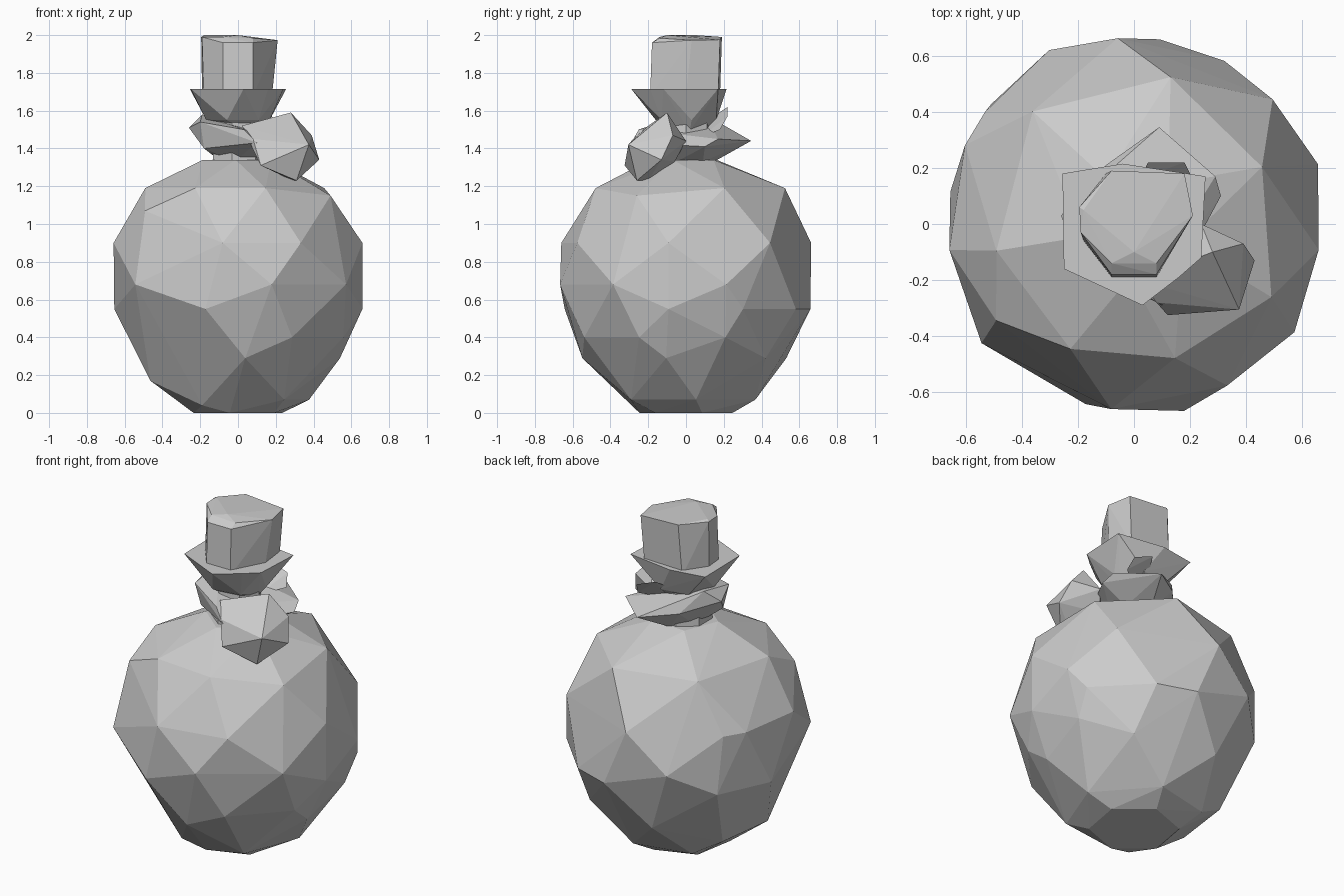
import bpy, bmesh
from math import cos, sin, radians

if "Cube" in bpy.data.objects:
    bpy.data.objects.remove(bpy.data.objects["Cube"], do_unlink=True)

GREY = (0.6, 0.6, 0.6, 1)
grey = bpy.data.materials.new("plain grey")
grey.use_nodes = True
grey.diffuse_color = GREY
for node in grey.node_tree.nodes:
    if node.type == 'BSDF_PRINCIPLED':
        node.inputs["Base Color"].default_value = GREY


def ring(z, radius, angles, center=(0, 0)):
    """Corner points on a horizontal circle, at the given angles in degrees."""
    return [(center[0] + radius * cos(radians(a)),
             center[1] + radius * sin(radians(a)), z) for a in angles]


def even(count, start=0):
    """Evenly spaced angles."""
    return [start + i * 360 / count for i in range(count)]


def level(z, outline):
    """Lift a flat outline to a height."""
    return [(x, y, z) for x, y in outline]


def faceted(name, points):
    """Flat-shaded chiselled solid wrapped around a set of corner points."""
    bm = bmesh.new()
    for p in points:
        bm.verts.new(p)
    result = bmesh.ops.convex_hull(bm, input=bm.verts[:])
    unused = {g for key in ("geom_interior", "geom_unused") for g in result[key]
              if isinstance(g, bmesh.types.BMVert) and g.is_valid}
    bmesh.ops.delete(bm, geom=list(unused), context='VERTS')
    bmesh.ops.recalc_face_normals(bm, faces=bm.faces[:])
    mesh = bpy.data.meshes.new(name)
    bm.to_mesh(mesh)
    bm.free()
    mesh.materials.append(grey)
    obj = bpy.data.objects.new(name, mesh)
    bpy.context.scene.collection.objects.link(obj)
    return obj


# round body: irregular rings of corners from the base up to the neck
body = ring(0, 0.25, even(6, 20))
body += ring(0.07, 0.38, [8, 75, 130, 310])
body += ring(0.04, 0.33, [235])
body += ring(0.17, 0.48, [150, 195])
body += ring(0.29, 0.55, [50, 105, 274, 349])
body += ring(0.4, 0.61, [20, 298, 336])
body += ring(0.55, 0.665, [27, 61, 82, 140, 170, 255, 352])
body += ring(0.68, 0.69, [18, 116, 218, 285, 326])
body += ring(0.9, 0.665, [42, 95, 143, 155, 188, 263, 300, 352])
body += ring(1.07, 0.6, [215])
body += ring(1.15, 0.555, [332])
body += ring(1.19, 0.5, [24, 191, 243, 287])
body += ring(1.19, 0.54, [76, 132])
body += ring(1.34, 0.19, even(5, 50))
faceted("round_body", body)

# short neck hidden inside the wrap
faceted("neck", ring(1.3, 0.15, even(7)) + ring(1.56, 0.14, even(7)))

# tilted wrap around the neck
wrap = [(-0.26, 0.03, 1.51), (-0.19, 0.1, 1.58), (-0.18, -0.1, 1.4),
        (-0.2, -0.13, 1.54), (0.09, 0.345, 1.44), (0.31, 0.1, 1.41),
        (0.29, 0.17, 1.45), (0.1, -0.29, 1.43), (0.03, -0.25, 1.5),
        (-0.1, 0.21, 1.46)]
faceted("neck_wrap", wrap + ring(1.33, 0.12, even(5, 30), (0.03, 0.03)))

# small folded tuft standing up at the back of the wrap
faceted("wrap_fold", [(0.02, 0.16, 1.58), (0.2, 0.18, 1.5), (0.18, 0.22, 1.57),
                      (0.08, 0.08, 1.46), (0.05, 0.22, 1.62)])

# big faceted knot at the front left
faceted("knot", [(0.28, -0.1, 1.59), (0.39, -0.07, 1.47), (0.43, -0.13, 1.34),
                 (0.375, -0.305, 1.42), (0.12, -0.325, 1.31),
                 (0.31, -0.26, 1.23), (0.29, -0.2, 1.23), (0.2, -0.06, 1.33),
                 (0.08, -0.28, 1.45), (0.24, 0, 1.44), (0.02, -0.2, 1.52)])

# flared brim with pointed corners
rim = [(-0.255, 0.18), (-0.04, 0.215), (0.255, 0.17), (0.24, -0.12),
       (0.16, -0.19), (0.03, -0.29), (-0.25, -0.16)]
faceted("brim", level(1.715, rim) + ring(1.55, 0.17, even(6, 10))
        + ring(1.49, 0.08, even(4), (0.04, 0.02)))

# top block, slightly sloping and leaning
crown = [(-0.195, 0.06), (-0.08, 0.19), (0.18, 0.18), (0.21, 0.03),
         (0.08, -0.14), (-0.08, -0.14), (-0.19, -0.03)]
foot = [(-0.19, 0.05), (-0.1, 0.18), (0.16, 0.17), (0.18, 0),
        (0.08, -0.19), (-0.08, -0.19), (-0.18, -0.06)]
sloped = [(x, y, 1.99 - 0.08 * max(x, 0)) for x, y in crown]
faceted("top_block", level(1.68, foot) + sloped
        + [(-0.18, 0.05, 2), (0, -0.1, 2), (-0.08, -0.18, 1.96), (0.08, -0.18, 1.96)])
